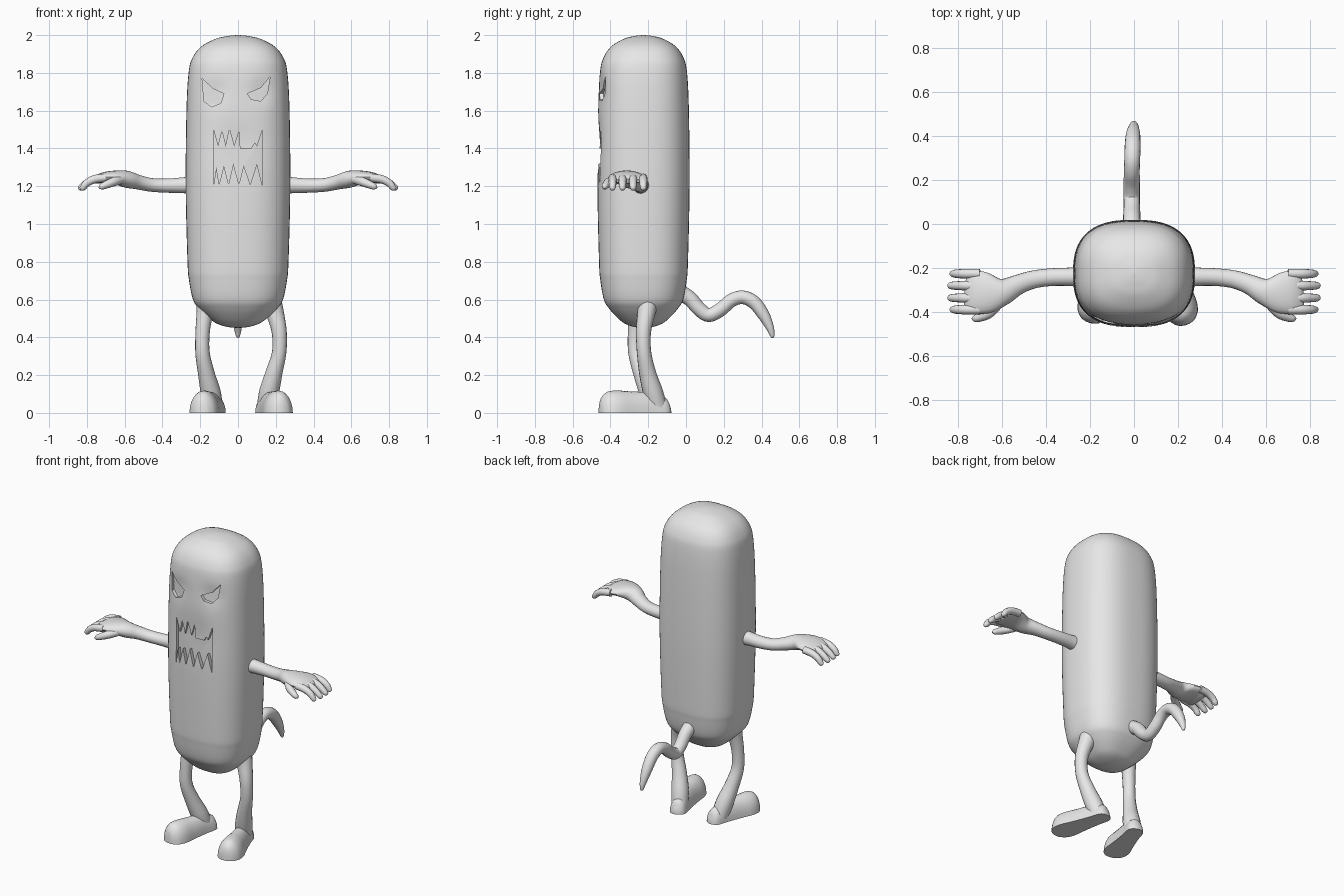
import bpy, bmesh, math
from mathutils import Vector

if "Cube" in bpy.data.objects:
    bpy.data.objects.remove(bpy.data.objects["Cube"])

skin = bpy.data.materials.new("plain grey")
skin.diffuse_color = (0.8, 0.8, 0.8, 1)
skin.use_nodes = True
skin.node_tree.nodes["Principled BSDF"].inputs["Base Color"].default_value = skin.diffuse_color


def spline(points, steps):
    """Smooth interpolation through rows of numbers."""
    rows = [Vector(p) for p in points]
    rows = [rows[0]] + rows + [rows[-1]]
    out = []
    for i in range(1, len(rows) - 2):
        a, b, c, d = rows[i - 1:i + 3]
        for k in range(steps):
            t = k / steps
            out.append(0.5 * (2 * b + (c - a) * t + (2 * a - 5 * b + 4 * c - d) * t * t
                              + (3 * b - a - 3 * c + d) * t ** 3))
    return out + [rows[-1]]


def power(v, n):
    return math.copysign(abs(v) ** (2 / n), v)


def add_mesh(name, bm):
    bmesh.ops.recalc_face_normals(bm, faces=bm.faces)
    mesh = bpy.data.meshes.new(name)
    bm.to_mesh(mesh)
    bm.free()
    mesh.materials.append(skin)
    obj = bpy.data.objects.new(name, mesh)
    bpy.context.collection.objects.link(obj)
    return obj


def tube(name, points, up=(0, 0, 1), sides=16, steps=5, n=2, floor=None):
    """Loft rings along rows of x, y, z, half width, half height."""
    rows = spline(points, steps)
    bm = bmesh.new()
    rings = []
    for i, row in enumerate(rows):
        tan = Vector(rows[min(i + 1, len(rows) - 1)][:3]) - Vector(rows[max(i - 1, 0)][:3])
        side = tan.cross(Vector(up)).normalized()
        over = side.cross(tan).normalized()
        ring = []
        for k in range(sides):
            a = 2 * math.pi * k / sides
            p = (Vector(row[:3]) + side * max(row[3], 0.001) * power(math.cos(a), n)
                 + over * max(row[4], 0.001) * power(math.sin(a), n))
            if floor is not None:
                p.z = max(p.z, floor)
            ring.append(bm.verts.new(p))
        rings.append(ring)
    for r, q in zip(rings, rings[1:]):
        for k in range(sides):
            j = (k + 1) % sides
            bm.faces.new((r[k], r[j], q[j], q[k]))
    bm.faces.new(rings[0])
    bm.faces.new(rings[-1])
    return add_mesh(name, bm)


def round_tube(name, points, **kw):
    return tube(name, [(x, y, z, r, r) for x, y, z, r in points], **kw)


# Body: tall rounded column with a squarish cross-section
CY, RX, RY, N = -0.225, 0.277, 0.244, 2.6
profile = [(.45, .02), (.455, .2), (.472, .4), (.5, .55), (.55, .74), (.6, .86), (.7, .935),
           (.8, .965), (1.2, 1), (1.6, .985), (1.8, .945), (1.88, .87), (1.94, .70),
           (1.98, .43), (1.995, .2), (2.0, .02)]
body = tube("body", [(0, CY, z, RX * f, RY * f) for z, f in profile],
            up=(0, 1, 0), sides=72, steps=7, n=N)

# Soft hollows around the eyes and mouth
for v in body.data.vertices:
    x, y, z = v.co
    if y < CY:
        for cx, cz, w, h, depth in ((-.12, 1.70, .06, .06, .014), (.12, 1.70, .06, .06, .014),
                                    (0, 1.42, .12, .10, .014)):
            v.co.y += depth * math.exp(-((x - cx) / w) ** 2 - ((z - cz) / h) ** 2)


def front(x):
    return CY - RY * (1 - abs(x / RX) ** N) ** (1 / N)


def carve(outline, depth):
    """Sink an outline given in x, z into the front of the body."""
    bm = bmesh.new()
    near = [bm.verts.new((x, -0.6, z)) for x, z in outline]
    far = [bm.verts.new((x, front(x) + depth, z)) for x, z in outline]
    bm.faces.new(near)
    bm.faces.new(far)
    for i in range(len(near)):
        j = (i + 1) % len(near)
        bm.faces.new((near[i], near[j], far[j], far[i]))
    bmesh.ops.triangulate(bm, faces=bm.faces)
    cutter = add_mesh("cutter", bm)
    cutter.hide_render = True
    mod = body.modifiers.new("carve", 'BOOLEAN')
    mod.object, mod.operation, mod.solver = cutter, 'DIFFERENCE', 'EXACT'
    bpy.context.view_layer.objects.active = body
    bpy.ops.object.modifier_apply(modifier=mod.name)
    bpy.data.objects.remove(cutter)


# Slanted eyes
carve([(-.19, 1.77), (-.13, 1.715), (-.075, 1.69), (-.09, 1.64), (-.14, 1.62), (-.18, 1.65)], .03)
carve([(.17, 1.78), (.12, 1.72), (.05, 1.69), (.07, 1.66), (.12, 1.65), (.155, 1.69)], .03)

# Open mouth with jagged teeth
upper = [(-.13, 1.5), (-.105, 1.41), (-.085, 1.49), (-.065, 1.41), (-.045, 1.5), (-.02, 1.41),
         (.005, 1.49), (.01, 1.4), (.07, 1.4), (.09, 1.43), (.1, 1.41), (.13, 1.5)]
lower = [(.13, 1.2), (.10, 1.32), (.065, 1.21), (.03, 1.31), (.005, 1.21), (-.025, 1.32),
         (-.05, 1.21), (-.075, 1.31), (-.1, 1.21), (-.115, 1.3), (-.13, 1.2)]
carve(upper + lower, .025)

# Arms with palms, fingers and thumbs
for s, label in ((-1, "left"), (1, "right")):
    arm = [(.22, -.24, 1.205, .05, .05), (.29, -.24, 1.205, .042, .042),
           (.38, -.242, 1.203, .04, .037), (.46, -.253, 1.207, .041, .036),
           (.53, -.277, 1.222, .046, .039), (.59, -.306, 1.237, .060, .045),
           (.65, -.315, 1.247, .088, .036), (.71, -.311, 1.246, .098, .028),
           (.75, -.309, 1.234, .095, .022), (.765, -.308, 1.228, .08, .012)]
    tube(label + "_arm", [(s * x, *p) for x, *p in arm], sides=20)
    for i, y in enumerate((-.226, -.280, -.336, -.389)):
        tip = (.835, .845, .845, .835)[i]
        finger = [(.70, y, 1.245, .022), (.76, y, 1.237, .022), (.80, y, 1.217, .020),
                  (tip - .015, y, 1.194, .017), (tip - .003, y, 1.186, .011), (tip, y, 1.184, .002)]
        round_tube(f"{label}_finger_{i + 1}", [(s * x, *p) for x, *p in finger], sides=12, steps=4)
    thumb = [(.62, -.365, 1.235, .024), (.66, -.405, 1.223, .024), (.70, -.424, 1.207, .020),
             (.725, -.430, 1.196, .015), (.737, -.430, 1.19, .002)]
    round_tube(label + "_thumb", [(s * x, *p) for x, *p in thumb], sides=12, steps=4)

# Bowed legs
round_tube("right_leg", [(.17, -.20, .60, .06), (.195, -.21, .53, .048), (.218, -.225, .43, .04),
                         (.218, -.222, .32, .038), (.19, -.203, .21, .045),
                         (.165, -.175, .11, .053), (.15, -.15, .03, .05)], up=(0, 1, 0))
round_tube("left_leg", [(-.16, -.25, .60, .06), (-.175, -.26, .53, .045), (-.187, -.27, .43, .038),
                        (-.188, -.268, .32, .038), (-.168, -.235, .21, .044),
                        (-.145, -.195, .11, .053), (-.13, -.165, .03, .05)], up=(0, 1, 0))

# Flat-soled feet, narrow at the heel and domed at the toe
for label, heel, toe in (("right", (.13, -.08), (.235, -.46)), ("left", (-.105, -.09), (-.20, -.45))):
    shape = [(0, .005, .01), (.02, .03, .04), (.09, .05, .085), (.3, .055, .108), (.55, .066, .113),
             (.75, .077, .118), (.88, .07, .112), (.96, .047, .085), (.99, .025, .05), (1, .003, .005)]
    tube(label + "_foot", [(heel[0] + (toe[0] - heel[0]) * t, heel[1] + (toe[1] - heel[1]) * t, 0, w, h)
                           for t, w, h in shape], sides=24, floor=0)

# Wavy tail
round_tube("tail", [(-.01, -.04, .64, .045), (-.01, .02, .605, .04), (-.01, .07, .55, .038),
                    (-.01, .12, .518, .037), (-.01, .18, .545, .037), (-.01, .24, .595, .036),
                    (-.008, .30, .612, .036), (-.006, .36, .585, .036), (-.004, .41, .52, .032),
                    (-.001, .445, .45, .021), (0, .458, .405, .010), (0, .46, .398, .001)],
           up=(1, 0, 0))

# Smooth shading with crisp carved edges
bpy.ops.object.select_all(action='SELECT')
bpy.context.view_layer.objects.active = body
bpy.ops.object.shade_smooth_by_angle(angle=math.radians(40))
